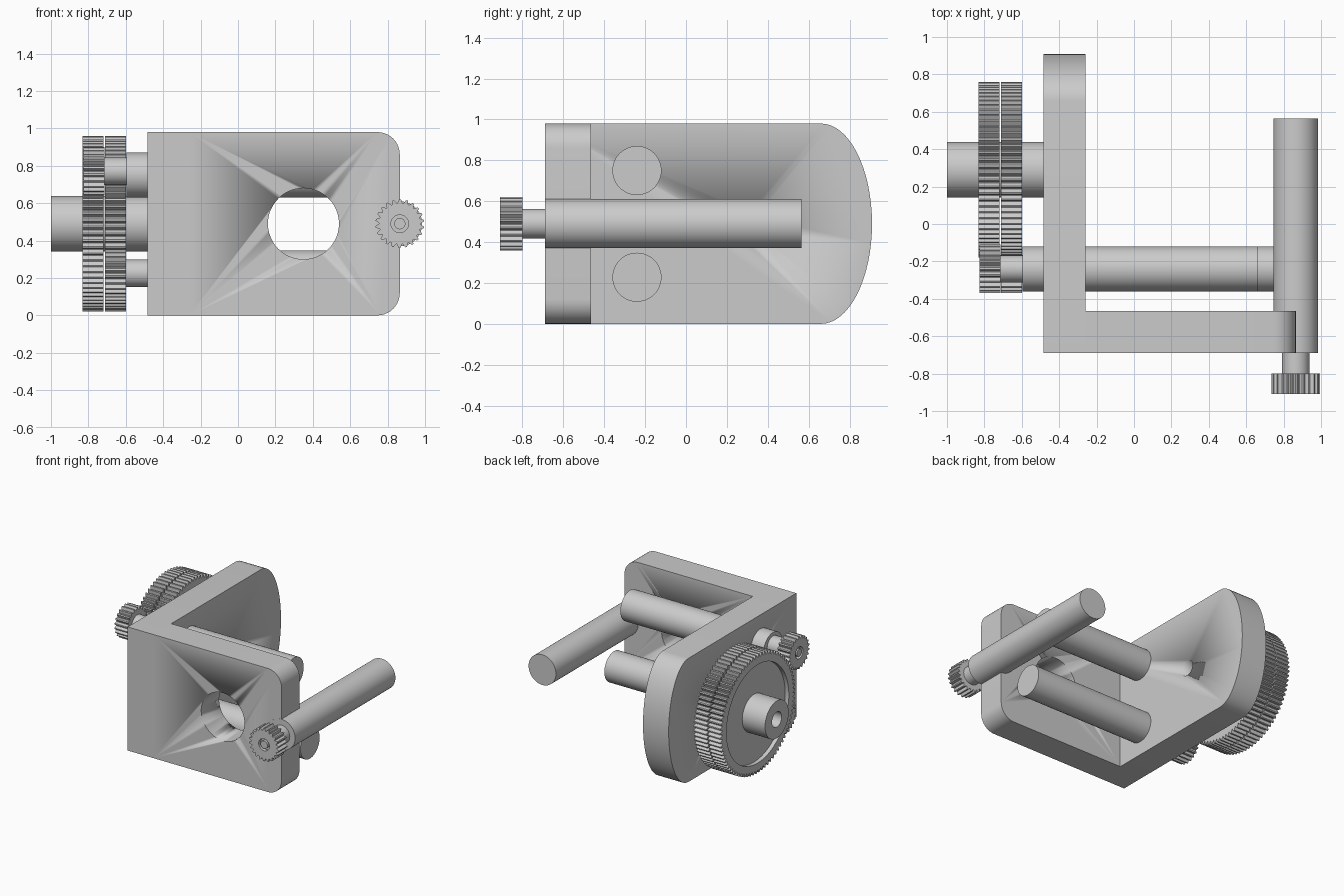
import bpy, bmesh
from math import sin, cos, pi, tau

if "Cube" in bpy.data.objects:
    bpy.data.objects.remove(bpy.data.objects["Cube"])


def finish(name, bm, smooth=True):
    bmesh.ops.recalc_face_normals(bm, faces=bm.faces)
    me = bpy.data.meshes.new(name)
    bm.to_mesh(me)
    bm.free()
    ob = bpy.data.objects.new(name, me)
    bpy.context.collection.objects.link(ob)
    if smooth:
        bpy.ops.object.select_all(action='DESELECT')
        ob.select_set(True)
        bpy.context.view_layer.objects.active = ob
        bpy.ops.object.shade_smooth_by_angle(angle=pi / 7)
    return ob


def turned(name, axis, centre, profile, teeth=0, depth=0.0, closed=False):
    """Stack of rings (radius, position, toothed) along x or y."""
    n = teeth * 4 if teeth else 48
    bm = bmesh.new()
    rings = []
    for p in profile:
        r, h, toothed = p if len(p) == 3 else (*p, False)
        ring = []
        for i in range(n):
            rr, t = r, tau * i / n
            if toothed:
                rr = r if i % 4 in (1, 2) else r - depth
                t = tau * (i // 4 + (0.0, 0.33, 0.57, 0.9)[i % 4]) / teeth
            a, b = centre[0] + rr * cos(t), centre[1] + rr * sin(t)
            ring.append(bm.verts.new((h, a, b) if axis == 'x' else (a, h, b)))
        rings.append(ring)
    pairs = list(zip(rings, rings[1:]))
    if closed:
        pairs.append((rings[-1], rings[0]))
    else:
        bm.faces.new(rings[0])
        bm.faces.new(rings[-1])
    for A, B in pairs:
        for i in range(n):
            j = (i + 1) % n
            bm.faces.new((A[i], A[j], B[j], B[i]))
    return finish(name, bm)


def prism(name, axis, pts, lo, hi):
    bm = bmesh.new()
    place = (lambda a, b, h: (h, a, b)) if axis == 'x' else (lambda a, b, h: (a, h, b))
    A, B = [[bm.verts.new(place(a, b, h)) for a, b in pts] for h in (lo, hi)]
    bm.faces.new(A)
    bm.faces.new(B)
    for i in range(len(pts)):
        j = (i + 1) % len(pts)
        bm.faces.new((A[i], A[j], B[j], B[i]))
    return finish(name, bm)


def arc(cx, cz, rx, rz, a0, a1, n):
    return [(cx + rx * cos(a0 + (a1 - a0) * i / n), cz + rz * sin(a0 + (a1 - a0) * i / n))
            for i in range(n + 1)]


def drill(ob, axis, centre, r, lo, hi):
    cutter = turned("hole_cutter", axis, centre, [(r, lo), (r, hi)])
    cutter.hide_render = True
    m = ob.modifiers.new("hole", 'BOOLEAN')
    m.operation, m.solver, m.object = 'DIFFERENCE', 'EXACT', cutter
    bpy.context.view_layer.objects.active = ob
    # the hole goes before the shading modifier, if there is one
    bpy.ops.object.modifier_move_to_index(modifier="hole", index=0)
    bpy.ops.object.modifier_apply(modifier="hole")
    bpy.data.objects.remove(cutter)


H, MID = 0.98, 0.49
GEAR = (0.29, MID)

# L-shaped bracket: side plate with domed end, front plate with rounded corners
side = prism("side_plate", 'x',
             [(-0.69, H), (-0.69, 0)] + arc(0.66, MID, 0.25, MID, -pi / 2, pi / 2, 32),
             -0.485, -0.26)
drill(side, 'x', GEAR, 0.06, -0.6, -0.1)
front = prism("front_plate", 'y',
              [(-0.26, H), (-0.26, 0)] + arc(0.745, 0.12, 0.12, 0.12, -pi / 2, 0, 10)
              + arc(0.745, H - 0.12, 0.12, 0.12, 0, pi / 2, 10),
              -0.69, -0.465)
drill(front, 'y', (0.35, MID), 0.19, -0.9, -0.3)

# Bored hub carrying the two large gears
turned("gear_hub", 'x', GEAR, [(0.06, -1), (0.148, -1), (0.148, -0.48), (0.06, -0.48)], closed=True)
turned("outer_gear", 'x', GEAR,
       [(0.12, -0.80), (0.39, -0.80), (0.39, -0.832), (0.47, -0.832, True),
        (0.47, -0.72, True), (0.12, -0.72)], teeth=80, depth=0.026, closed=True)
turned("inner_gear", 'x', GEAR,
       [(0.12, -0.71), (0.47, -0.71, True), (0.47, -0.598, True), (0.12, -0.598)],
       teeth=80, depth=0.026, closed=True)


# Motors: round body, thin neck, pinion with a pocketed shaft end
def motor(name, axis, body_c, c, end, body_start, neck_start, pinion_start, tip):
    turned(name + "_body", axis, body_c, [(0.12, end), (0.12, body_start)])
    turned(name + "_neck", axis, c, [(0.073, neck_start), (0.073, pinion_start)])
    turned(name + "_pinion", axis, c,
           [(0.13, pinion_start, True), (0.13, tip, True), (0.047, tip), (0.047, tip + 0.03),
            (0.03, tip + 0.03), (0.03, tip)], teeth=22, depth=0.02)


motor("upper_motor", 'x', (-0.24, 0.75), (-0.24, 0.77), 0.66, -0.595, -0.58, -0.715, -0.825)
motor("lower_motor", 'x', (-0.24, 0.228), (-0.24, 0.225), 0.80, -0.47, -0.46, -0.60, -0.71)
motor("front_motor", 'y', (0.865, MID), (0.865, MID), 0.565, -0.691, -0.68, -0.80, -0.91)
